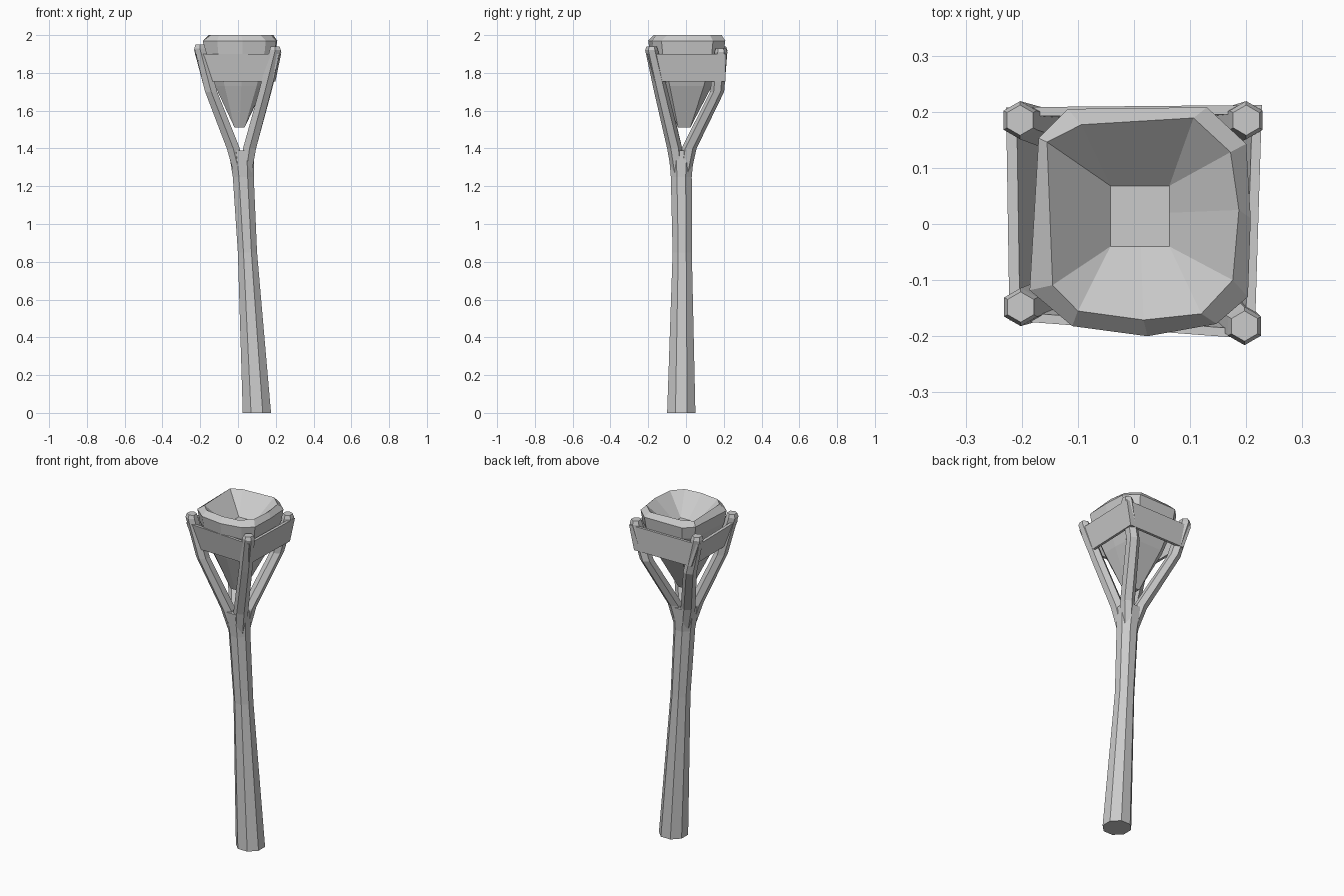
import bpy, bmesh, math
from mathutils import Vector

if "Cube" in bpy.data.objects:
    bpy.data.objects.remove(bpy.data.objects["Cube"])

metal = bpy.data.materials.new("light_grey")
metal.diffuse_color = (0.6, 0.6, 0.6, 1)
metal.use_nodes = True
metal.node_tree.nodes["Principled BSDF"].inputs["Base Color"].default_value = metal.diffuse_color


def loft(name, rings, closed=False):
    """Skin rings of equal point count; cap the ends, or join last to first."""
    bm = bmesh.new()
    rows = [[bm.verts.new(p) for p in r] for r in rings]
    n = len(rows[0])
    pairs = list(zip(rows, rows[1:])) + ([(rows[-1], rows[0])] if closed else [])
    for a, b in pairs:
        for i in range(n):
            j = (i + 1) % n
            bm.faces.new((a[i], a[j], b[j], b[i]))
    if not closed:
        bm.faces.new(rows[0][::-1])
        bm.faces.new(rows[-1])
    bmesh.ops.remove_doubles(bm, verts=bm.verts, dist=0.0005)
    bmesh.ops.recalc_face_normals(bm, faces=bm.faces)
    me = bpy.data.meshes.new(name)
    bm.to_mesh(me)
    bm.free()
    me.materials.append(metal)
    ob = bpy.data.objects.new(name, me)
    bpy.context.collection.objects.link(ob)
    return ob


def disc(x, y, z, r, n, turn=0.5):
    return [Vector((x + r * math.cos(math.tau * (i + turn) / n),
                    y + r * math.sin(math.tau * (i + turn) / n), z)) for i in range(n)]


def at(points, z, scale=1.0, centre=(0.01, 0.01)):
    return [Vector((centre[0] + (x - centre[0]) * scale,
                    centre[1] + (y - centre[1]) * scale, z)) for x, y in points]


# Leaning eight-sided handle, narrow in the middle
loft("handle", [disc(0.10, -0.025, 0, 0.081, 8),
                disc(0.05, -0.02, 0.85, 0.055, 8),
                disc(0.028, -0.025, 1.25, 0.060, 8),
                disc(0.018, -0.024, 1.39, 0.074, 8)])

# Four prongs spreading from the handle to the corners: knee xy, tip xy, tip z
prongs = {
    "front_left": (-1, -1, (-0.142, -0.128), (-0.202, -0.148), 1.95),
    "front_right": (1, -1, (0.142, -0.132), (0.197, -0.182), 1.94),
    "back_left": (-1, 1, (-0.142, 0.165), (-0.203, 0.185), 1.94),
    "back_right": (1, 1, (0.145, 0.165), (0.20, 0.185), 1.93),
}
for name, (sx, sy, knee, tip, top) in prongs.items():
    loft("prong_" + name, [
        disc(0.025 + sx * 0.018, -0.025 + sy * 0.018, 1.27, 0.034, 6),
        disc(0.018 + sx * 0.043, -0.022 + sy * 0.038, 1.40, 0.040, 6),
        disc(*knee, 1.70, 0.037, 6),
        disc(*tip, top - 0.02, 0.034, 6),
        disc(*tip, top, 0.027, 6)])

# Four-sided band flaring upward around the bowl
band_top = [(-0.228, 0.208), (0.228, 0.212), (0.215, -0.205), (-0.222, -0.172)]
band_low = [(-0.178, 0.205), (0.198, 0.208), (0.185, -0.165), (-0.175, -0.155)]
loft("band", [at(band_low, 1.755), at(band_top, 1.90),
              at(band_top, 1.90, 0.92), at(band_low, 1.755, 0.92)], closed=True)

# Faceted bowl: pointed underside, upright lip, bevelled rim, sunken square floor
outer = [(-0.17, 0.153), (-0.118, 0.205), (0.13, 0.208), (0.20, 0.143), (0.208, 0.01),
         (0.203, -0.13), (0.147, -0.178), (0.024, -0.20), (-0.11, -0.182), (-0.186, -0.118)]
rim = [(-0.155, 0.146), (-0.094, 0.177), (0.106, 0.189), (0.172, 0.128), (0.187, 0.025),
       (0.176, -0.10), (0.12, -0.16), (0.017, -0.171), (-0.10, -0.155), (-0.145, -0.109)]
L, R, F, B = -0.042, 0.063, -0.04, 0.068
floor = [(L, B), (L, B), (R, B), (R, B), (R, 0.02),
         (R, F), (R, F), (0.012, F), (L, F), (L, F)]
base = [(x * 0.5 + 0.003, y * 0.6 - 0.018) for x, y in floor]
loft("bowl", [at(base, 1.51), at(outer, 1.73, 0.66, (0.005, 0.0)), at(outer, 1.90, 0.95),
              at(outer, 1.97), at(rim, 2.0), at(floor, 1.89)])
